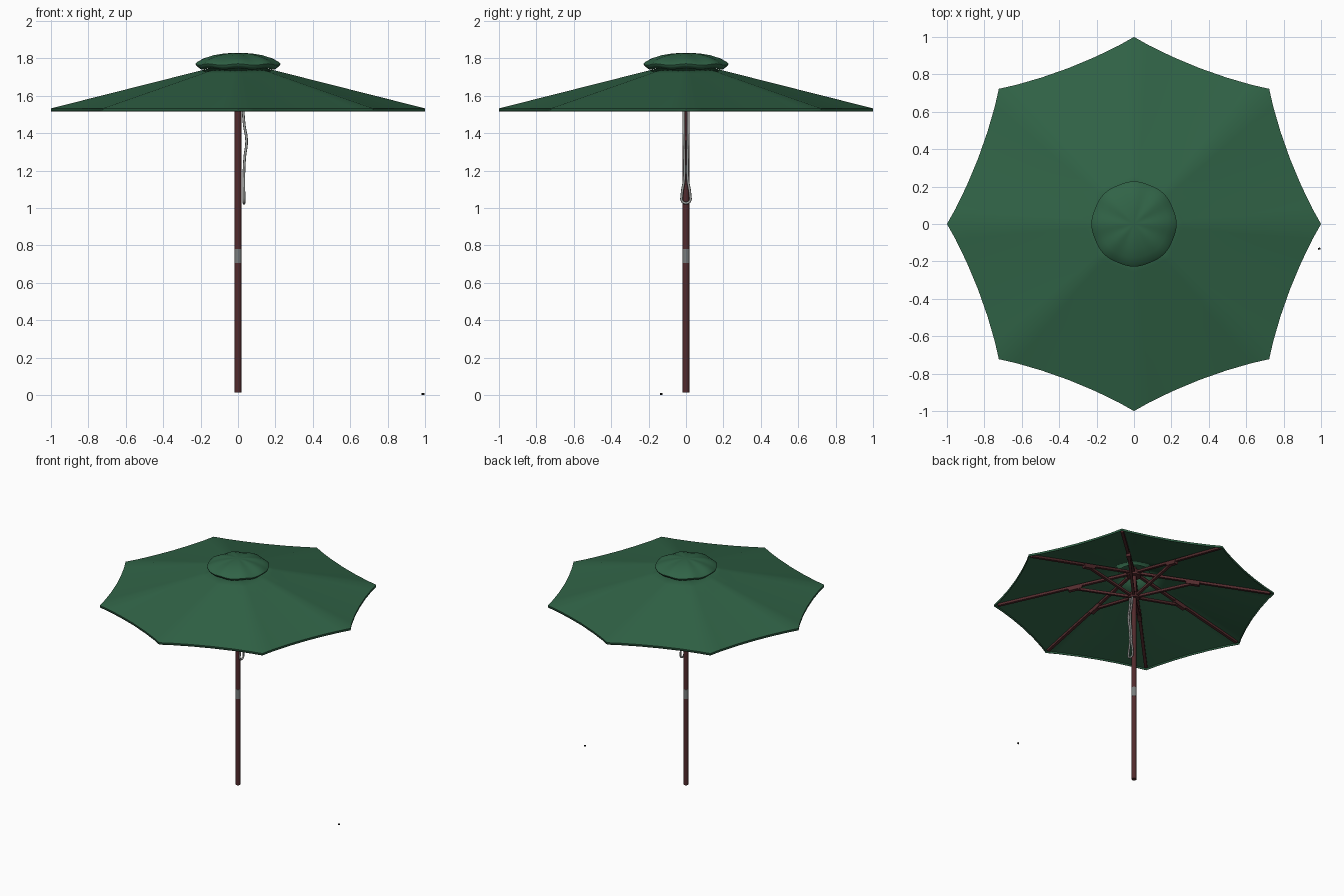
import bpy, bmesh
from math import sin, cos, pi, radians
from mathutils import Vector

if "Cube" in bpy.data.objects:
    bpy.data.objects.remove(bpy.data.objects["Cube"])


def material(name, rgb):
    m = bpy.data.materials.new(name)
    m.use_nodes = True
    m.diffuse_color = (*rgb, 1)
    m.node_tree.nodes["Principled BSDF"].inputs["Base Color"].default_value = (*rgb, 1)
    return m


GREEN = material("green_fabric", (0.03, 0.125, 0.062))
WOOD = material("red_brown_wood", (0.085, 0.024, 0.026))
METAL = material("grey_metal", (0.19, 0.2, 0.2))
ROPE = material("pale_rope", (0.33, 0.34, 0.33))
BLACK = material("black_plastic", (0.01, 0.01, 0.01))


def finish(ob, name, mat, angle=30):
    ob.name = name
    ob.data.materials.clear()
    ob.data.materials.append(mat)
    bpy.ops.object.select_all(action='DESELECT')
    ob.select_set(True)
    bpy.context.view_layer.objects.active = ob
    if angle:
        bpy.ops.object.shade_smooth_by_angle(angle=radians(angle))
    return ob


def cylinder(name, mat, radius, z0, z1, sides=20):
    bpy.ops.mesh.primitive_cylinder_add(vertices=sides, radius=radius, depth=z1 - z0,
                                        location=(0, 0, (z0 + z1) / 2))
    return finish(bpy.context.object, name, mat)


def beam(name, mat, a, b, width, height):
    a, b = Vector(a), Vector(b)
    bpy.ops.mesh.primitive_cube_add(size=1, location=(a + b) / 2)
    ob = bpy.context.object
    ob.scale = ((b - a).length, width, height)
    ob.rotation_euler = (b - a).to_track_quat('X', 'Z').to_euler()
    return finish(ob, name, mat, 0)


def tube(name, mat, points, radius):
    curve = bpy.data.curves.new(name, 'CURVE')
    curve.dimensions = '3D'
    curve.bevel_depth = radius
    curve.bevel_resolution = 2
    curve.resolution_u = 5
    curve.use_fill_caps = True
    s = curve.splines.new('BEZIER')
    s.bezier_points.add(len(points) - 1)
    for p, co in zip(s.bezier_points, points):
        p.co = co
        p.handle_left_type = p.handle_right_type = 'AUTO'
    ob = bpy.data.objects.new(name, curve)
    bpy.context.collection.objects.link(ob)
    bpy.ops.object.select_all(action='DESELECT')
    ob.select_set(True)
    bpy.context.view_layer.objects.active = ob
    bpy.ops.object.convert(target='MESH')
    return finish(bpy.context.object, name, mat, 60)


def loft(name, mat, rings, thickness, tip=None, angle=40):
    """Skin closed rings of points, optionally closed with a tip point."""
    bm = bmesh.new()
    loops = [[bm.verts.new(p) for p in ring] for ring in rings]
    n = len(rings[0])
    for lo, hi in zip(loops, loops[1:]):
        for i in range(n):
            j = (i + 1) % n
            bm.faces.new((lo[i], lo[j], hi[j], hi[i]))
    if tip:
        top = bm.verts.new(tip)
        for i in range(n):
            bm.faces.new((loops[-1][i], loops[-1][(i + 1) % n], top))
    me = bpy.data.meshes.new(name)
    bm.to_mesh(me)
    bm.free()
    ob = bpy.data.objects.new(name, me)
    bpy.context.collection.objects.link(ob)
    finish(ob, name, mat, angle)
    mod = ob.modifiers.new("thickness", 'SOLIDIFY')
    mod.thickness = thickness
    mod.offset = -1
    return ob


def polar(r, a, z):
    return Vector((r * cos(a), r * sin(a), z))


# Canopy: eight panels with inward-curved edges and a short hem
rim = []
for k in range(8):
    corner = Vector((1.0 if k % 2 == 0 else 1.022, 0))
    nxt = Vector((cos(pi / 4), sin(pi / 4))) * (2.022 - corner.x)
    middle = (corner + nxt) / 2
    for f in (0, 0.12, 0.3, 0.5, 0.7, 0.88):
        p = corner.lerp(nxt, f)
        p -= middle.normalized() * 0.03 * sin(pi * f) ** 0.8
        a = k * pi / 4
        rim.append(Vector((p.x * cos(a) - p.y * sin(a), p.x * sin(a) + p.y * cos(a), 1.532)))
collar = [Vector((p.x, p.y, 0)).normalized() * 0.11 + Vector((0, 0, 1.757)) for p in rim]
hem = [p - Vector((0, 0, 0.016)) for p in rim]
rings = [hem] + [[p.lerp(q, t / 6) for p, q in zip(rim, collar)] for t in range(7)]
loft("canopy", GREEN, rings, 0.005)

# Vent cap: shallow scalloped dome over the canopy opening
cap_profile = [(0.205, 1.743), (0.222, 1.757), (0.226, 1.767), (0.215, 1.778),
               (0.18, 1.797), (0.13, 1.814), (0.07, 1.825)]
cap_rings = []
for r, z in cap_profile:
    ring = []
    for i in range(64):
        a = i * pi / 32
        wave = cos(8 * a) * r / 0.226
        ring.append(polar(r * (1 + 0.008 * wave), a, z + 0.004 * wave))
    cap_rings.append(ring)
loft("vent_cap", GREEN, cap_rings, 0.005, (0, 0, 1.829), 60)

# Pole, joint sleeve, hubs
cylinder("pole", WOOD, 0.018, 0.012, 1.79)
cylinder("joint_sleeve", METAL, 0.0192, 0.705, 0.78)
cylinder("top_hub", WOOD, 0.05, 1.715, 1.755, 16)
cylinder("runner_hub", WOOD, 0.04, 1.53, 1.57, 16)

# Ribs, struts and the brackets joining them
for k in range(8):
    a = k * pi / 4
    reach = 0.975 if k % 2 == 0 else 0.995
    beam(f"rib_{k + 1}", WOOD, polar(reach, a, 1.526), polar(0.04, a, 1.74), 0.022, 0.018)
    beam(f"strut_{k + 1}", WOOD, polar(0.03, a, 1.55), polar(0.43, a, 1.638), 0.02, 0.018)
    beam(f"bracket_{k + 1}", WOOD, polar(0.38, a, 1.65), polar(0.48, a, 1.628), 0.03, 0.03)

# Pull cord: two strands meeting in a loop at the bottom
for side, label in ((1, "back"), (-1, "front")):
    cord = [(0.025, 0.012 * side, 1.55), (0.034, 0.012 * side, 1.44),
            (0.046, 0.011 * side, 1.36), (0.036, 0.009 * side, 1.27),
            (0.031, 0.01 * side, 1.15), (0.032, 0.022 * side, 1.07),
            (0.032, 0.02 * side, 1.035), (0.032, 0, 1.024)]
    tube(f"cord_{label}", ROPE, cord, 0.007)

# Small loose peg on the ground
beam("ground_peg", BLACK, (0.984, -0.134, 0.006), (0.996, -0.13, 0.006), 0.01, 0.01)
